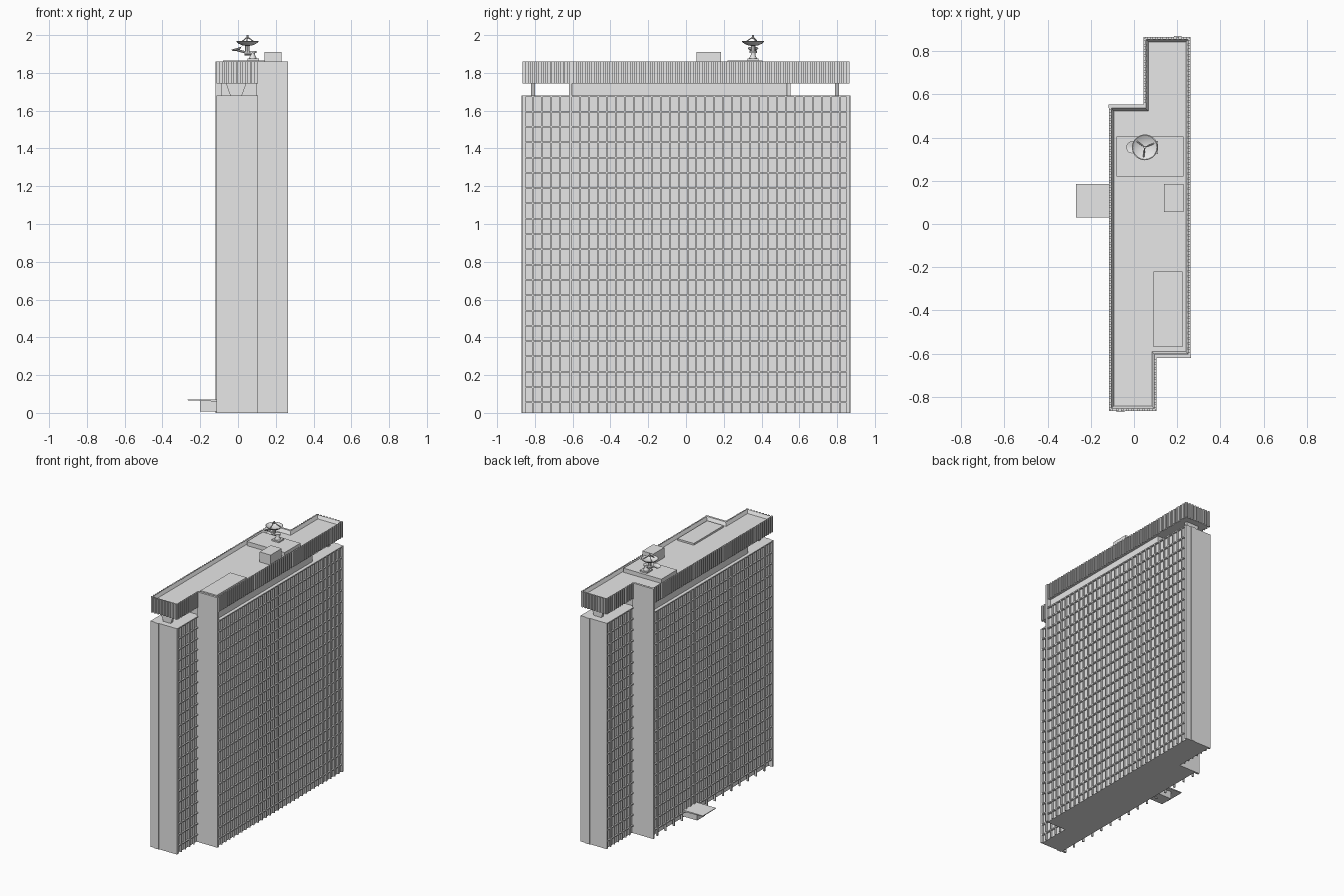
import bpy, bmesh, math
from mathutils import Matrix, Vector

if "Cube" in bpy.data.objects:
    bpy.data.objects.remove(bpy.data.objects["Cube"], do_unlink=True)

grey = bpy.data.materials.new("concrete_grey")
grey.use_nodes = True
grey.diffuse_color = (0.8, 0.8, 0.8, 1)
grey.node_tree.nodes["Principled BSDF"].inputs["Base Color"].default_value = (0.8, 0.8, 0.8, 1)

XL, XR = -0.115, 0.262        # long facades
YF, YB = -0.865, 0.865        # end walls
SF, SB = -0.612, 0.545        # steps in the plan
XF, XB = 0.105, 0.045         # inner faces of the two end wings
BODY, BAND, ROOF = 1.68, 1.745, 1.86
FLOOR, BAY, DEPTH = 0.081, 0.0476, 0.012


def finish(bm, name):
    bmesh.ops.recalc_face_normals(bm, faces=bm.faces)
    mesh = bpy.data.meshes.new(name)
    bm.to_mesh(mesh)
    bm.free()
    mesh.materials.append(grey)
    obj = bpy.data.objects.new(name, mesh)
    bpy.context.collection.objects.link(obj)
    return obj


def add_box(bm, x0, x1, y0, y1, z0, z1):
    centre = Vector(((x0 + x1) / 2, (y0 + y1) / 2, (z0 + z1) / 2))
    scale = Matrix.Diagonal((x1 - x0, y1 - y0, z1 - z0, 1))
    bmesh.ops.create_cube(bm, size=1, matrix=Matrix.Translation(centre) @ scale)


def box(name, *limits):
    bm = bmesh.new()
    add_box(bm, *limits)
    return finish(bm, name)


def plan(inset_x, inset_y):
    """Stepped floor plan, shrunk by the insets, counter-clockwise."""
    l, r, f, b = XL + inset_x, XR - inset_x, YF + inset_y, YB - inset_y
    xf, xb, sf, sb = XF - inset_x, XB + inset_x, SF + inset_y, SB - inset_y
    return [(l, f), (xf, f), (xf, sf), (r, sf), (r, b), (xb, b), (xb, sb), (l, sb)]


def prism_mesh(points, z0, z1):
    bm = bmesh.new()
    base = bm.faces.new([bm.verts.new((x, y, z0)) for x, y in points])
    ext = bmesh.ops.extrude_face_region(bm, geom=[base], use_keep_orig=True)
    top = [f for f in ext["geom"] if isinstance(f, bmesh.types.BMFace)]
    bmesh.ops.translate(bm, vec=(0, 0, z1 - z0), verts=top[0].verts[:])
    bmesh.ops.recalc_face_normals(bm, faces=bm.faces)
    return bm, top


def turned(name, profile, location, tilt=0, segments=20):
    """Lathe a (radius, height) profile about its own axis."""
    bm = bmesh.new()
    verts = [bm.verts.new((r, 0, z)) for r, z in profile]
    edges = [bm.edges.new(pair) for pair in zip(verts, verts[1:])]
    bmesh.ops.spin(bm, geom=verts + edges, axis=(0, 0, 1), cent=(0, 0, 0),
                   angle=math.tau, steps=segments, use_merge=True)
    bmesh.ops.remove_doubles(bm, verts=bm.verts, dist=1e-5)
    bm.transform(Matrix.Translation(location) @ Matrix.Rotation(tilt, 4, "Y"))
    return finish(bm, name)


def rod(name, a, b, radius):
    a, b = Vector(a), Vector(b)
    bm = bmesh.new()
    turn = (b - a).to_track_quat("Z", "Y").to_matrix().to_4x4()
    bmesh.ops.create_cone(bm, cap_ends=True, segments=8, radius1=radius, radius2=radius,
                          depth=(b - a).length, matrix=Matrix.Translation((a + b) / 2) @ turn)
    return finish(bm, name)


# Main body, set back at street level under the west facade
low = [(x + 0.02 if x < 0 else x, y) for x, y in plan(DEPTH, 0.005)]
finish(prism_mesh(low, 0, 0.06)[0], "street_level")
finish(prism_mesh(plan(DEPTH, 0.005), 0.06, BODY)[0], "tower_body")


def facade(name, x, side, y0, y1, open_base=False):
    """Grid of thin mullions and floor edges on a wall facing side."""
    bm = bmesh.new()
    xa, xb = sorted((x, x - side * (DEPTH + 0.002)))
    bays = round((y1 - y0) / BAY)
    for i in range(bays + 1):
        y = y0 + (y1 - y0) * i / bays
        foot = 0.06 if open_base and i % 2 else 0
        add_box(bm, xa, xb, y - 0.004, y + 0.004, foot, BODY)
    for k in range(21):
        z = BODY - k * FLOOR
        add_box(bm, xa, xb, y0, y1, z - 0.008, z)
    finish(bm, name)


facade("east_facade", XR, 1, SF + 0.004, YB - 0.004)
facade("west_facade", XL, -1, YF + 0.004, SB - 0.004, True)
facade("front_wing_facade", XF, 1, YF + 0.004, SF - 0.004)
facade("back_wing_facade", XB, -1, SB + 0.004, YB - 0.004)

# Plain end walls with a narrow raised strip, and full-height step walls
box("front_end_wall", XL, XF, YF, YF + 0.015, 0, BODY)
box("back_end_wall", XB, XR, YB - 0.015, YB, 0, BODY)
box("front_wall_strip", -0.08, -0.045, YF - 0.005, YF + 0.002, 0, BODY)
box("back_wall_strip", 0.185, 0.22, YB - 0.002, YB + 0.005, 0, BODY)
box("front_step_wall", XF - 0.01, XR + 0.003, SF - 0.008, SF + 0.008, 0, ROOF)
box("back_step_wall", XL - 0.003, XB + 0.01, SB - 0.008, SB + 0.008, 0, ROOF)

# Recessed top storey and tapered supports under the overhanging ends
box("recessed_storey", -0.09, 0.237, -0.6, 0.535, BODY - 0.005, BAND + 0.005)


def support(name, x, y):
    bm = bmesh.new()
    pts = [(x - 0.03, BODY - 0.002), (x + 0.03, BODY - 0.002),
           (x + 0.055, BAND + 0.002), (x - 0.055, BAND + 0.002)]
    face = bm.faces.new([bm.verts.new((px, y - 0.011, pz)) for px, pz in pts])
    ext = bmesh.ops.extrude_face_region(bm, geom=[face], use_keep_orig=True)
    bmesh.ops.translate(bm, vec=(0, 0.022, 0),
                        verts=[v for v in ext["geom"] if isinstance(v, bmesh.types.BMVert)])
    finish(bm, name)


support("front_support", -0.01, -0.81)
support("back_support", 0.16, 0.80)

# Roof slab with sunken deck
bm, top = prism_mesh(plan(0.009, 0.009), BAND, ROOF)
bmesh.ops.inset_region(bm, faces=top, thickness=0.013, use_even_offset=True)
bmesh.ops.translate(bm, vec=(0, 0, -0.025), verts=top[0].verts[:])
finish(bm, "roof_slab")

# Vertical ribs around the roof band, leaving the step walls plain
bm = bmesh.new()
outline = plan(0, 0)
for i, (a, b) in enumerate(zip(outline, outline[1:] + outline[:1])):
    if i in (2, 6):
        continue
    a, b = Vector(a), Vector(b)
    run = (b - a).normalized()
    inward = Vector((-run.y, run.x))
    count = round((b - a).length / 0.0238)
    for k in range(count):
        p = a + (b - a) * (k + 0.25) / count
        q = p + run * 0.012 + inward * 0.011
        add_box(bm, *sorted((p.x, q.x)), *sorted((p.y, q.y)), BAND, ROOF)
finish(bm, "roof_band_ribs")

# Rooftop plant
DECK = ROOF - 0.027
box("roof_platform", -0.08, 0.23, 0.22, 0.405, DECK, ROOF + 0.006)
box("plant_box", 0.14, 0.23, 0.055, 0.185, DECK, 1.91)
box("roof_hatch", 0.09, 0.225, -0.57, -0.22, DECK, ROOF - 0.012)

# Dish aerial
cx, cy = 0.05, 0.355
box("aerial_base", 0.05, 0.11, 0.325, 0.385, 1.864, 1.876)
turned("aerial_foot", [(0, 0), (0.022, 0), (0.012, 0.02), (0.012, 0.03), (0.02, 0.032),
                       (0.02, 0.042), (0, 0.042)], (0.078, cy, 1.874))
rod("aerial_arm", (0.085, cy, 1.905), (0.035, cy, 1.905), 0.012)
rod("aerial_mast", (cx, cy, 1.9), (cx, cy, 1.95), 0.012)
turned("aerial_dish", [(0, 0), (0.025, 0.003), (0.046, 0.012), (0.06, 0.025),
                       (0.056, 0.026), (0.04, 0.016), (0, 0.008)], (cx, cy, 1.942))
turned("aerial_counterweight", [(0, 0), (0.02, 0.004), (0.028, 0.014), (0, 0.008)],
       (-0.005, cy, 1.917), tilt=-0.3)
rod("counterweight_arm", (-0.005, cy, 1.92), (0.045, cy, 1.908), 0.006)
for k in range(3):
    t = k * math.tau / 3 + 0.4
    rod(f"feed_strut_{k + 1}", (cx + 0.045 * math.cos(t), cy + 0.045 * math.sin(t), 1.96),
        (cx, cy, 1.99), 0.003)
rod("feed_horn", (cx, cy, 1.98), (cx, cy, 2.0), 0.006)

# Entrance porch and canopy on the west side
box("entrance_porch", -0.2, XL + 0.03, 0.06, 0.155, 0.008, 0.064)
canopy = box("entrance_canopy", -0.268, XL + 0.01, 0.03, 0.185, 0.06, 0.072)
for v in canopy.data.vertices:
    if v.co.x < -0.2 and v.co.z < 0.066:
        v.co.z = 0.067

for obj in bpy.context.collection.objects:
    if obj.type == "MESH" and obj.name.startswith(("aerial_dish", "aerial_foot", "aerial_mast", "feed")):
        bpy.context.view_layer.objects.active = obj
        obj.select_set(True)
        bpy.ops.object.shade_smooth_by_angle()
        obj.select_set(False)
